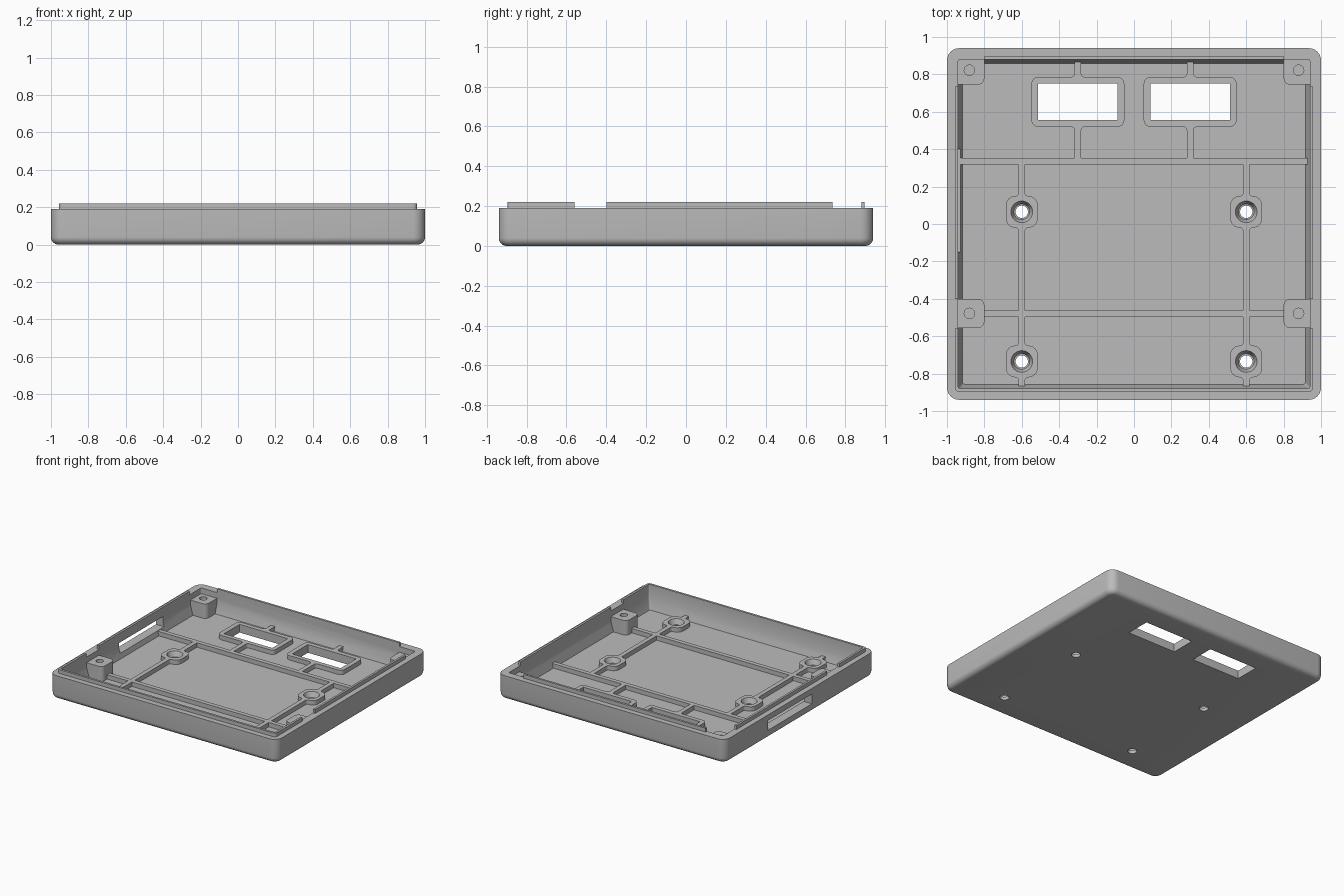
import bpy, bmesh
from math import sin, cos, pi

cube = bpy.data.objects.get("Cube")
if cube:
    bpy.data.objects.remove(cube, do_unlink=True)

FLOOR, RIB_TOP, POST_TOP, RIM, LIP = 0.03, 0.065, 0.145, 0.19, 0.22

grey = bpy.data.materials.new("light_grey_plastic")
grey.use_nodes = True
grey.diffuse_color = (0.5, 0.5, 0.5, 1)
grey.node_tree.nodes["Principled BSDF"].inputs["Base Color"].default_value = (0.5, 0.5, 0.5, 1)


def rounded(cx, cy, hx, hy, r, seg=6):
    """Counter-clockwise outline of a rounded rectangle."""
    pts = []
    for i, (sx, sy) in enumerate([(1, 1), (-1, 1), (-1, -1), (1, -1)]):
        for k in range(seg + 1):
            a = (i + k / seg) * pi / 2
            pts.append((cx + sx * (hx - r) + r * cos(a), cy + sy * (hy - r) + r * sin(a)))
    return pts


def circle(cx, cy, r, n=32):
    return [(cx + r * cos(2 * pi * k / n), cy + r * sin(2 * pi * k / n)) for k in range(n)]


def box(x0, x1, y0, y1):
    return [(x0, y0), (x1, y0), (x1, y1), (x0, y1)]


def loft(name, rings):
    """Solid through outlines given as (points, z), capped at both ends."""
    bm = bmesh.new()
    loops = [[bm.verts.new((x, y, z)) for x, y in pts] for pts, z in rings]
    for a, b in zip(loops, loops[1:]):
        for i in range(len(a)):
            j = (i + 1) % len(a)
            bm.faces.new((a[i], a[j], b[j], b[i]))
    bm.faces.new(loops[0][::-1])
    bm.faces.new(loops[-1])
    bmesh.ops.recalc_face_normals(bm, faces=bm.faces)
    mesh = bpy.data.meshes.new(name)
    bm.to_mesh(mesh)
    bm.free()
    mesh.materials.append(grey)
    obj = bpy.data.objects.new(name, mesh)
    bpy.context.collection.objects.link(obj)
    return obj


def prism(pts, z0, z1):
    return loft("helper", [(pts, z0), (pts, z1)])


def shell_ring(inset, z):
    return rounded(0, 0, 1 - inset, 0.94 - inset, max(0.065 - inset, 0.012)), z


# Tray shell: rounded bottom edge, rim, raised lip, tapered inner wall, floor
R = 0.04
rings = [shell_ring(R * (1 - sin(k * pi / 12)), R * (1 - cos(k * pi / 12))) for k in range(7)]
rings += [shell_ring(0, RIM), shell_ring(0.043, RIM), shell_ring(0.043, LIP),
          shell_ring(0.06, LIP), shell_ring(0.06, 0.11), shell_ring(0.083, FLOOR)]
tray = loft("case_tray", rings)


def combine(part, operation):
    mod = tray.modifiers.new("combine", "BOOLEAN")
    mod.operation = operation
    mod.solver = "EXACT"
    mod.object = part
    bpy.context.view_layer.objects.active = tray
    bpy.ops.object.modifier_apply(modifier=mod.name)
    bpy.data.objects.remove(part, do_unlink=True)


def add(pts, top=RIB_TOP):
    combine(prism(pts, 0.015, top), "UNION")


def cut(pts, z0, z1):
    combine(prism(pts, z0, z1), "DIFFERENCE")


def fillet(x, y, sx, sy, r=0.02, e=0.005):
    """Concave corner piece where a rib meets a boss or frame."""
    pts = [(x - sx * e, y - sy * e), (x + sx * r, y - sy * e)]
    for k in range(6):
        a = k * pi / 10
        pts.append((x + sx * r * (1 - sin(a)), y + sy * r * (1 - cos(a))))
    pts.append((x - sx * e, y + sy * r))
    add(pts)


W = 0.0175  # half rib width
bosses = [(sx * 0.6, y) for sx in (-1, 1) for y in (0.065, -0.735)]

# Cross ribs
for y in (0.335, -0.48):
    add(box(-0.96, 0.96, y - W, y + W))

for s in (-1, 1):
    # Long ribs and ribs through the window frames
    add(box(s * 0.6 - W, s * 0.6 + W, -0.9, 0.335))
    add(box(s * 0.3 - W, s * 0.3 + W, 0.335, 0.9))
    # Window frames
    add(rounded(s * 0.3, 0.653, 0.248, 0.133, 0.035))
    for t in (-1, 1):
        for side in (-1, 1):
            fillet(s * 0.3 + side * W, 0.653 + t * 0.133, side, t)

# Screw bosses
for x, y in bosses:
    add(rounded(x, y, 0.085, 0.085, 0.05))
    for t in (-1, 1):
        for side in (-1, 1):
            fillet(x + side * W, y + t * 0.083, side, t)

# Lip gaps and corner posts
for s in (-1, 1):
    for y0, y1 in ((-0.56, -0.4), (0.735, 0.93)):
        x0, x1 = sorted((s * 0.8, s * 1.02))
        cut(box(x0, x1, y0, y1), RIM, LIP + 0.05)
    add(rounded(s * 0.885, -0.478, 0.085, 0.078, 0.035), POST_TOP)
    add(rounded(s * 0.885, 0.83, 0.085, 0.085, 0.035), POST_TOP)
    for y in (-0.478, 0.822):
        cut(circle(s * 0.88, y, 0.028, 20), 0.05, POST_TOP + 0.03)
    # Window openings
    cut(box(s * 0.3 - 0.212, s * 0.3 + 0.212, 0.555, 0.75), -0.05, 0.12)

# Countersunk screw holes
for x, y in bosses:
    combine(loft("helper", [(circle(x, y, 0.042), 0.025), (circle(x, y, 0.058), RIB_TOP),
                            (circle(x, y, 0.058), 0.1)]), "DIFFERENCE")
    cut(circle(x, y, 0.033), -0.05, 0.1)

# Side slot
cut(box(-1.05, -0.9, -0.15, 0.4), 0.068, 0.145)

bpy.ops.object.select_all(action="DESELECT")
tray.select_set(True)
bpy.context.view_layer.objects.active = tray
bpy.ops.object.shade_smooth_by_angle(angle=pi / 6)
